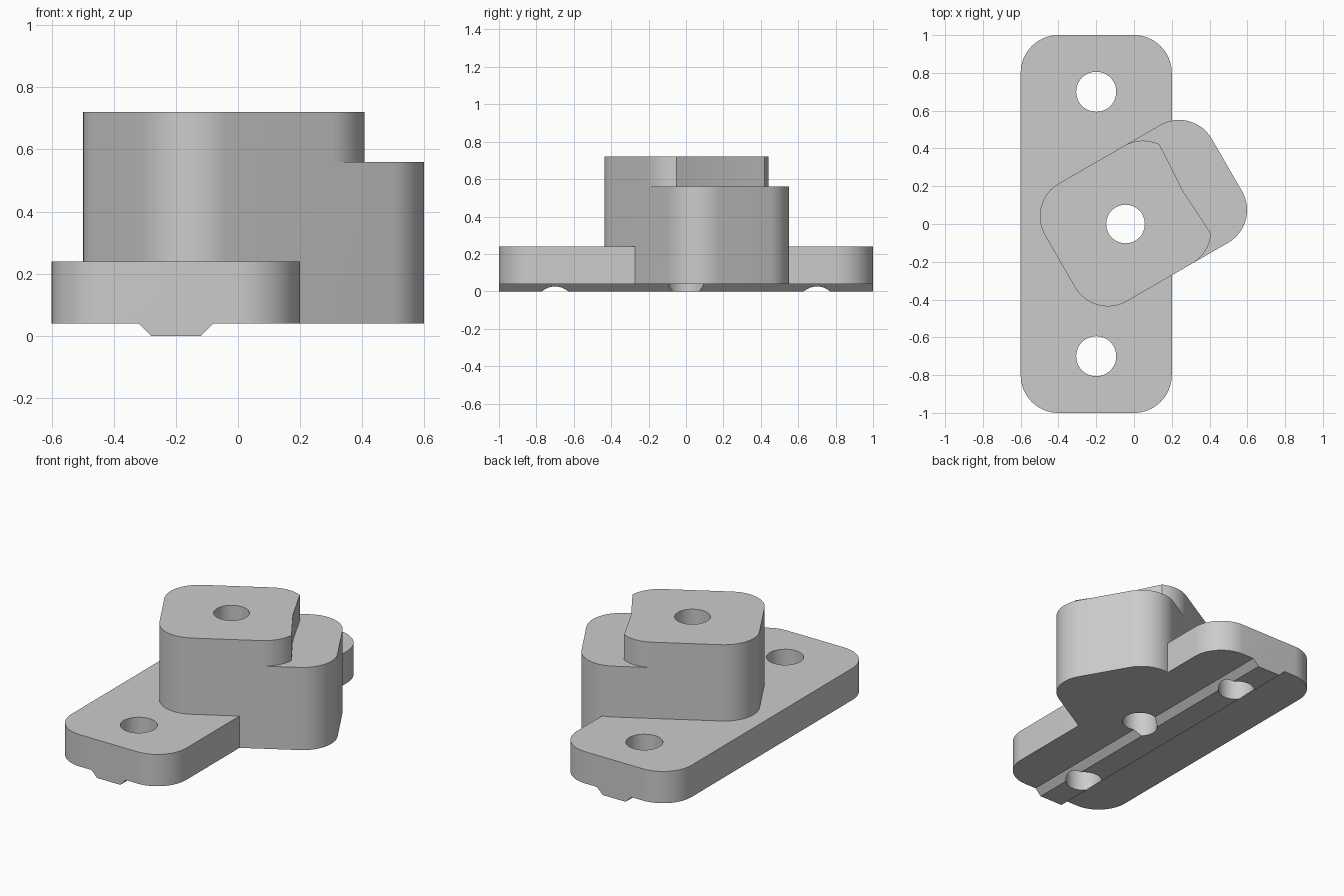
import bpy
import bmesh
from math import radians, cos, sin, tau
from mathutils import Matrix

cube = bpy.data.objects.get("Cube")
if cube:
    bpy.data.objects.remove(cube, do_unlink=True)

grey = bpy.data.materials.new("light grey")
grey.use_nodes = True
COLOUR = (0.6, 0.6, 0.6, 1)
grey.diffuse_color = COLOUR
grey.node_tree.nodes["Principled BSDF"].inputs["Base Color"].default_value = COLOUR


def arc(cx, cy, r, start, end, steps=16):
    """Points on an arc, angles in degrees."""
    angles = [radians(start + (end - start) * i / steps) for i in range(steps + 1)]
    return [(cx + r * cos(a), cy + r * sin(a)) for a in angles]


def rounded_rect(hx, hy, r):
    """Outline of a rounded rectangle centred on the origin."""
    points = []
    for sx, sy, start in ((1, 1, 0), (-1, 1, 90), (-1, -1, 180), (1, -1, 270)):
        points += arc(sx * (hx - r), sy * (hy - r), r, start, start + 90)
    return points


def prism(name, outline, z0, z1, matrix=Matrix()):
    """Extrude an xy outline from z0 to z1."""
    bm = bmesh.new()
    face = bm.faces.new([bm.verts.new((x, y, z0)) for x, y in outline])
    top = bmesh.ops.extrude_face_region(bm, geom=[face])["geom"]
    bmesh.ops.translate(bm, vec=(0, 0, z1 - z0),
                        verts=[g for g in top if isinstance(g, bmesh.types.BMVert)])
    bm.transform(matrix)
    bmesh.ops.recalc_face_normals(bm, faces=bm.faces)
    mesh = bpy.data.meshes.new(name)
    bm.to_mesh(mesh)
    bm.free()
    mesh.materials.append(grey)
    obj = bpy.data.objects.new(name, mesh)
    bpy.context.collection.objects.link(obj)
    return obj


def combine(target, other, operation):
    """Apply a boolean and discard the helper."""
    mod = target.modifiers.new(operation, "BOOLEAN")
    mod.operation, mod.solver, mod.object = operation, "EXACT", other
    other.hide_render = True
    bpy.context.view_layer.objects.active = target
    bpy.ops.object.modifier_apply(modifier=mod.name)
    bpy.data.objects.remove(other, do_unlink=True)


# Base plate
bracket = prism("mounting_bracket", rounded_rect(0.4, 1, 0.2), 0.04, 0.24,
                Matrix.Translation((-0.2, 0, 0)))

# Turned block, with its far end cut down to a ledge around the raised pad
turn = Matrix.Translation((0.05, 0.0575, 0)) @ Matrix.Rotation(radians(30), 4, "Z")
block = prism("turned_block", rounded_rect(0.51, 0.36, 0.2), 0.04, 0.72, turn)
pad_edge = (arc(0.09, -0.16, 0.2, -90, -34) + [(0.24, 0)]
            + arc(0.09, 0.16, 0.2, 34, 90))
ledge = pad_edge + [(0.09, 0.6), (0.8, 0.6), (0.8, -0.6), (0.09, -0.6)]
combine(block, prism("ledge_cutter", ledge, 0.56, 1, turn), "DIFFERENCE")
combine(bracket, block, "UNION")

# Tapered locating rail: profile swept along y
rail_profile = [(-0.08, 0), (0.08, 0), (0.12, 0.04), (0.12, 0.06),
                (-0.12, 0.06), (-0.12, 0.04)]
stand = Matrix.Translation((-0.2, 0, 0)) @ Matrix.Rotation(radians(90), 4, "X")
combine(bracket, prism("locating_rail", rail_profile, -1, 1, stand), "UNION")

# Through holes
for x, y, r in ((-0.2, 0.7, 0.106), (-0.2, -0.7, 0.106), (-0.045, 0, 0.102)):
    circle = [(x + r * cos(tau * i / 48), y + r * sin(tau * i / 48)) for i in range(48)]
    combine(bracket, prism("hole_cutter", circle, -0.2, 1), "DIFFERENCE")

bpy.ops.object.select_all(action="DESELECT")
bracket.select_set(True)
bpy.context.view_layer.objects.active = bracket
bpy.ops.object.shade_smooth_by_angle(angle=radians(30))
